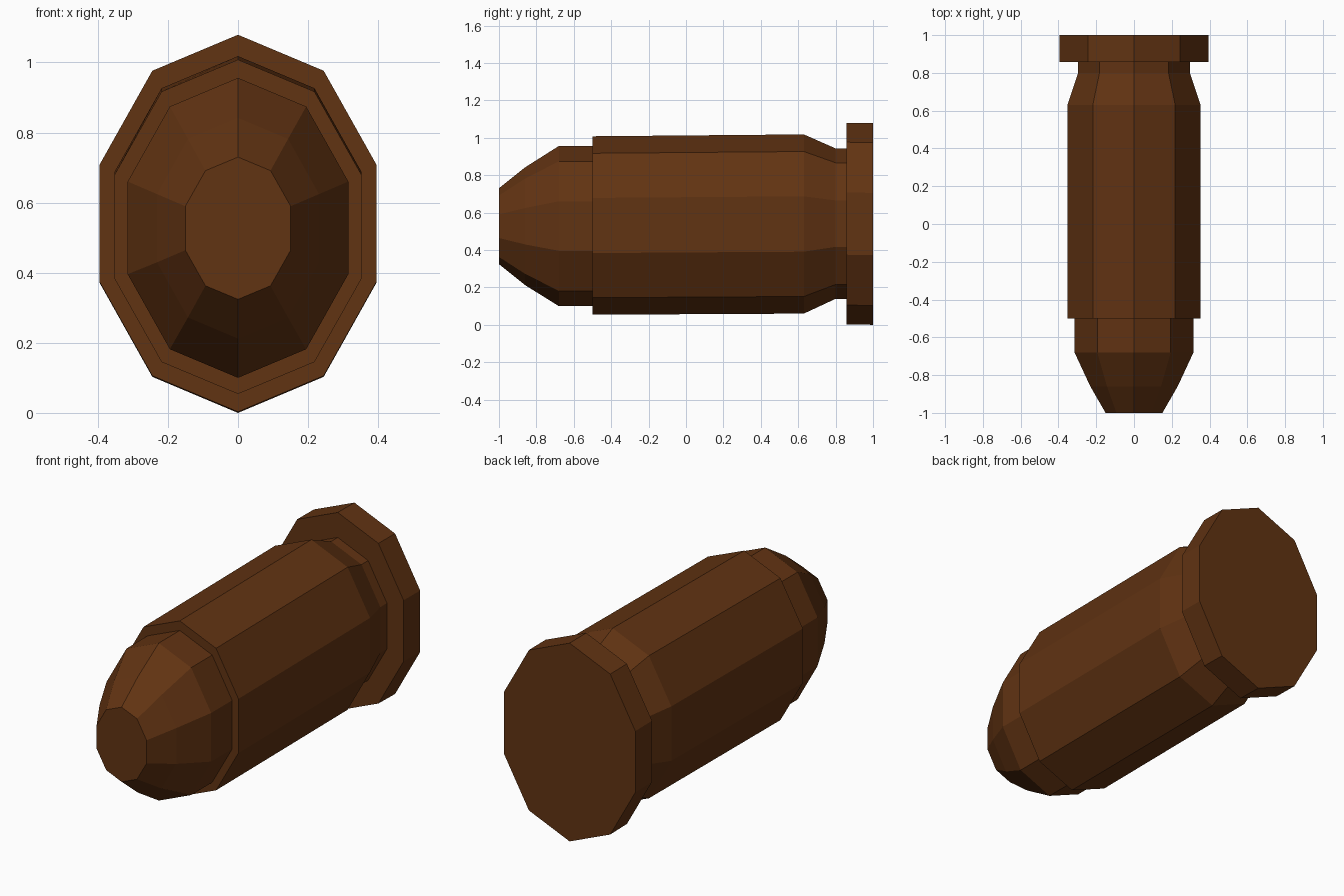
import bpy, bmesh, math

if "Cube" in bpy.data.objects:
    bpy.data.objects.remove(bpy.data.objects["Cube"])

brown = bpy.data.materials.new("dark brown")
brown.diffuse_color = (0.12, 0.033, 0.006, 1)
brown.use_nodes = True
brown.node_tree.nodes["Principled BSDF"].inputs["Base Color"].default_value = brown.diffuse_color
SIDES = 10


def loft(name, rings):
    """Closed ten-sided oval tube along y; ring = (y, centre z, radius x, radius z)."""
    bm = bmesh.new()
    loops = []
    for y, cz, rx, rz in rings:
        angles = [2 * math.pi * i / SIDES for i in range(SIDES)]
        loops.append([bm.verts.new((rx * math.sin(a), y, cz + rz * math.cos(a))) for a in angles])
    for a, b in zip(loops, loops[1:]):
        for i in range(SIDES):
            j = (i + 1) % SIDES
            bm.faces.new((a[i], a[j], b[j], b[i]))
    bm.faces.new(loops[0])
    bm.faces.new(loops[-1])
    bmesh.ops.recalc_face_normals(bm, faces=bm.faces[:])
    mesh = bpy.data.meshes.new(name)
    bm.to_mesh(mesh)
    bm.free()
    mesh.materials.append(brown)
    obj = bpy.data.objects.new(name, mesh)
    bpy.context.collection.objects.link(obj)


# Tapered blunt nose with its short collar, then body with neck, then rear rim
loft("nose", [(-1.0, 0.527, 0.158, 0.203), (-0.86, 0.527, 0.243, 0.315),
              (-0.68, 0.528, 0.331, 0.428), (-0.5, 0.528, 0.331, 0.428)])
loft("body", [(-0.5, 0.531, 0.371, 0.477), (0.63, 0.539, 0.371, 0.479),
              (0.80, 0.541, 0.311, 0.402), (0.86, 0.541, 0.311, 0.402)])
loft("rear_rim", [(0.857, 0.541, 0.416, 0.538), (1.0, 0.539, 0.416, 0.539)])
